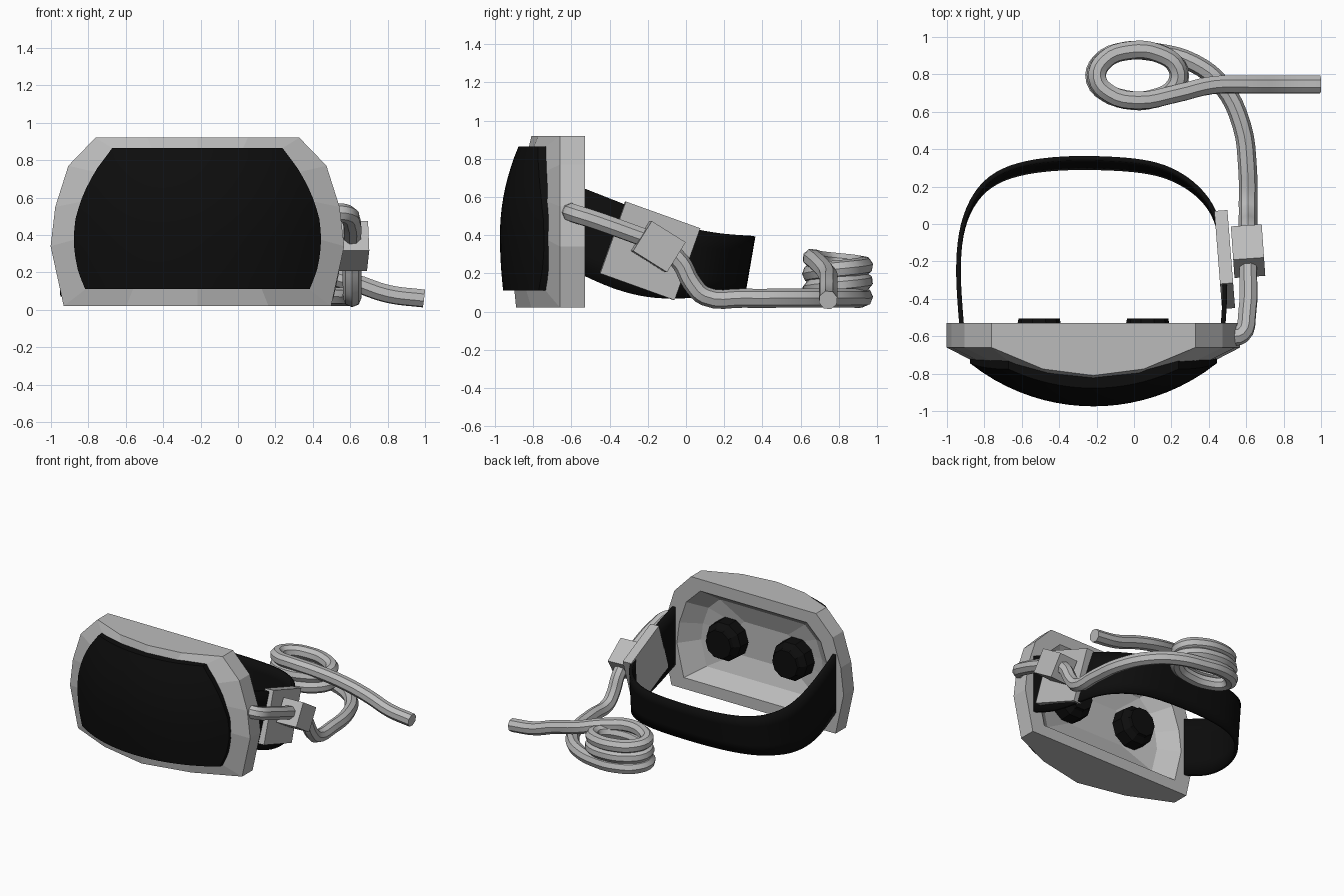
import bpy, bmesh, math
from mathutils import Vector

if "Cube" in bpy.data.objects:
    bpy.data.objects.remove(bpy.data.objects["Cube"])

CX = -0.217  # centre line of the headset


def material(name, c):
    m = bpy.data.materials.new(name)
    m.diffuse_color = (c, c, c, 1)
    m.use_nodes = True
    m.node_tree.nodes["Principled BSDF"].inputs["Base Color"].default_value = m.diffuse_color
    return m


GREY = material("light grey", 0.5)
BLACK = material("black", 0.004)


def add_mesh(name, verts, faces, mat, fix=True):
    me = bpy.data.meshes.new(name)
    me.from_pydata(verts, [], faces)
    if fix:
        bm = bmesh.new()
        bm.from_mesh(me)
        bmesh.ops.recalc_face_normals(bm, faces=bm.faces)
        bm.to_mesh(me)
        bm.free()
    ob = bpy.data.objects.new(name, me)
    bpy.context.collection.objects.link(ob)
    me.materials.append(mat)
    return ob


def smooth(ob, angle=40):
    bpy.ops.object.select_all(action='DESELECT')
    ob.select_set(True)
    bpy.context.view_layer.objects.active = ob
    bpy.ops.object.shade_smooth_by_angle(angle=math.radians(angle))


def lerp(table, v):
    for (a, p), (b, q) in zip(table, table[1:]):
        if v <= b:
            t = max(0, (v - a) / (b - a))
            return p + (q - p) * t
    return table[-1][1]


def mirrored(half):
    """Closed loop from a half profile that starts and ends on the centre line."""
    return [(CX + x, y, z) for x, y, z in half] + \
           [(CX - x, y, z) for x, y, z in half[-2:0:-1]]


# Housing: half profile as (half width, front edge y, z)
outer = [(0, -.81, .92), (.27, -.775, .92), (.545, -.66, .92), (.69, -.66, .77), (.76, -.66, .55),
         (.785, -.66, .34), (.715, -.66, .02), (.38, -.81, .02), (0, -.89, .02)]
rim = [(0, -.825, .855), (.24, -.80, .855), (.44, -.745, .855), (.54, -.735, .735), (.61, -.735, .58),
       (.64, -.735, .38), (.585, -.745, .12), (.34, -.84, .12), (0, -.90, .12)]


def inset(y, s, dz):
    return [(x * s, y, .46 + (z - .46) * dz) for x, _, z in outer]


loops = [mirrored(h) for h in (rim, outer, inset(-.53, 1, 1), inset(-.53, .85, .8),
                               inset(-.64, .68, .62), inset(-.69, .35, .3))]
n = len(loops[0])
faces = [(k * n + i, k * n + (i + 1) % n, (k + 1) * n + (i + 1) % n, (k + 1) * n + i)
         for k in range(len(loops) - 1) for i in range(n)]
faces.append(tuple(range((len(loops) - 1) * n, len(loops) * n)))
add_mesh("housing", [v for l in loops for v in l], faces, GREY)

# Domed front visor
WIDTH = [(.11, .60), (.2, .637), (.3, .657), (.4, .662), (.5, .65), (.62, .61), (.74, .548), (.865, .455)]
NX, NZ = 20, 14
bm = bmesh.new()
grid = []
for j in range(NZ + 1):
    z = .11 + .755 * j / NZ
    w = lerp(WIDTH, z)
    row = []
    for i in range(NX + 1):
        x = w * (2 * i / NX - 1)
        y = -.975 + 1.06 - math.sqrt(1.06 ** 2 - x * x) + (z - .4) ** 2 * (.45 if z > .4 else .2)
        row.append(bm.verts.new((CX + x, y, z)))
    grid.append(row)
for a, b in zip(grid, grid[1:]):
    for i in range(NX):
        bm.faces.new((a[i], a[i + 1], b[i + 1], b[i]))
ext = bmesh.ops.extrude_edge_only(bm, edges=[e for e in bm.edges if e.is_boundary])
for v in ext["geom"]:
    if isinstance(v, bmesh.types.BMVert):
        v.co.y = -.72
bmesh.ops.recalc_face_normals(bm, faces=bm.faces)
me = bpy.data.meshes.new("visor")
bm.to_mesh(me)
bm.free()
me.materials.append(BLACK)
visor = bpy.data.objects.new("visor", me)
bpy.context.collection.objects.link(visor)
smooth(visor)

# Two eye lenses
for name, x in (("left_lens", CX - .29), ("right_lens", CX + .29)):
    prof = [(.11, -.505), (.115, -.53), (.15, -.57), (.155, -.66)]
    vs = [(x + r * math.cos(t * math.pi / 5), y, .46 + r * math.sin(t * math.pi / 5))
          for r, y in prof for t in range(10)]
    fs = [(k * 10 + i, k * 10 + (i + 1) % 10, k * 10 + 10 + (i + 1) % 10, k * 10 + 10 + i)
          for k in range(3) for i in range(10)]
    add_mesh(name, vs, fs + [tuple(range(10)), tuple(range(30, 40))], BLACK)

# Head strap: band along a plan path, edges set by the distance back
LOW = [(-.56, .20), (-.4, .12), (-.2, .07), (0, .065), (.35, .105)]
HIGH = [(-.56, .655), (0, .435), (.2, .405), (.35, .395)]
path = [(-.92, -.56), (-.935, -.38), (-.942, -.2), (-.922, 0), (-.85, .17), (-.74, .275), (-.58, .33),
        (-.38, .352), (-.2, .352), (0, .342), (.17, .31), (.32, .22), (.42, .1), (.46, -.03),
        (.485, -.2), (.488, -.38), (.475, -.56)]
vs = []
for x, y in path:
    lean = .05 * max(0, (y + .1) / .45)
    vs += [(x, y - lean, lerp(LOW, y)), (x, y, lerp(HIGH, y))]
strap = add_mesh("head_strap", vs, [(2 * i, 2 * i + 2, 2 * i + 3, 2 * i + 1)
                                    for i in range(len(path) - 1)], BLACK)
sub = strap.modifiers.new("smooth", 'SUBSURF')
sub.levels = sub.render_levels = 2
sub.boundary_smooth = 'PRESERVE_CORNERS'
sol = strap.modifiers.new("thickness", 'SOLIDIFY')
sol.thickness, sol.offset = .025, 0
smooth(strap)


# Strap clip and cable box on the right side
def box(name, loc, size, tilt, yaw):
    bpy.ops.mesh.primitive_cube_add(size=1, location=loc,
                                    rotation=(math.radians(tilt), 0, math.radians(yaw)))
    ob = bpy.context.object
    ob.name = name
    ob.scale = size
    ob.data.materials.append(GREY)


box("strap_clip", (.485, -.19, .318), (.07, .415, .40), -19.7, 4.5)
box("cable_box", (.61, -.145, .34), (.165, .21, .185), -32, 4)


# Cable: housing to box, down, coiled up, and out to the free end
def cable(name, pts):
    cu = bpy.data.curves.new(name, 'CURVE')
    cu.dimensions = '3D'
    cu.bevel_depth, cu.bevel_resolution, cu.resolution_u = .05, 2, 4
    cu.use_fill_caps = True
    sp = cu.splines.new('BEZIER')
    sp.bezier_points.add(len(pts) - 1)
    for b, p in zip(sp.bezier_points, pts):
        b.co = p
        b.handle_left_type = b.handle_right_type = 'AUTO'
    cu.materials.append(GREY)
    ob = bpy.data.objects.new(name, cu)
    bpy.context.collection.objects.link(ob)
    bpy.ops.object.select_all(action='DESELECT')
    ob.select_set(True)
    bpy.context.view_layer.objects.active = ob
    bpy.ops.object.convert(target='MESH')
    smooth(bpy.context.object)


cable("upper_cable", [(.50, -.60, .52), (.575, -.59, .515), (.605, -.48, .48), (.61, -.2, .38)])
pts = [(.61, -.15, .36), (.61, -.03, .26), (.61, .03, .15), (.61, .1, .08), (.607, .3, .07),
       (.575, .53, .07), (.47, .74, .07), (.32, .86, .07)]
A0, A1 = 65, 270 + 720
for k in range(23):
    t = k / 22
    a = math.radians(A0 + (A1 - A0) * t)
    pts.append((.02 + (.235 - .02 * t) * math.cos(a), .795 + .135 * math.sin(a), .07 + .21 * t))
pts += [(.22, .695, .25), (.42, .742, .195), (.62, .745, .145), (.8, .745, .085), (.995, .745, .06)]
cable("coiled_cable", pts)
